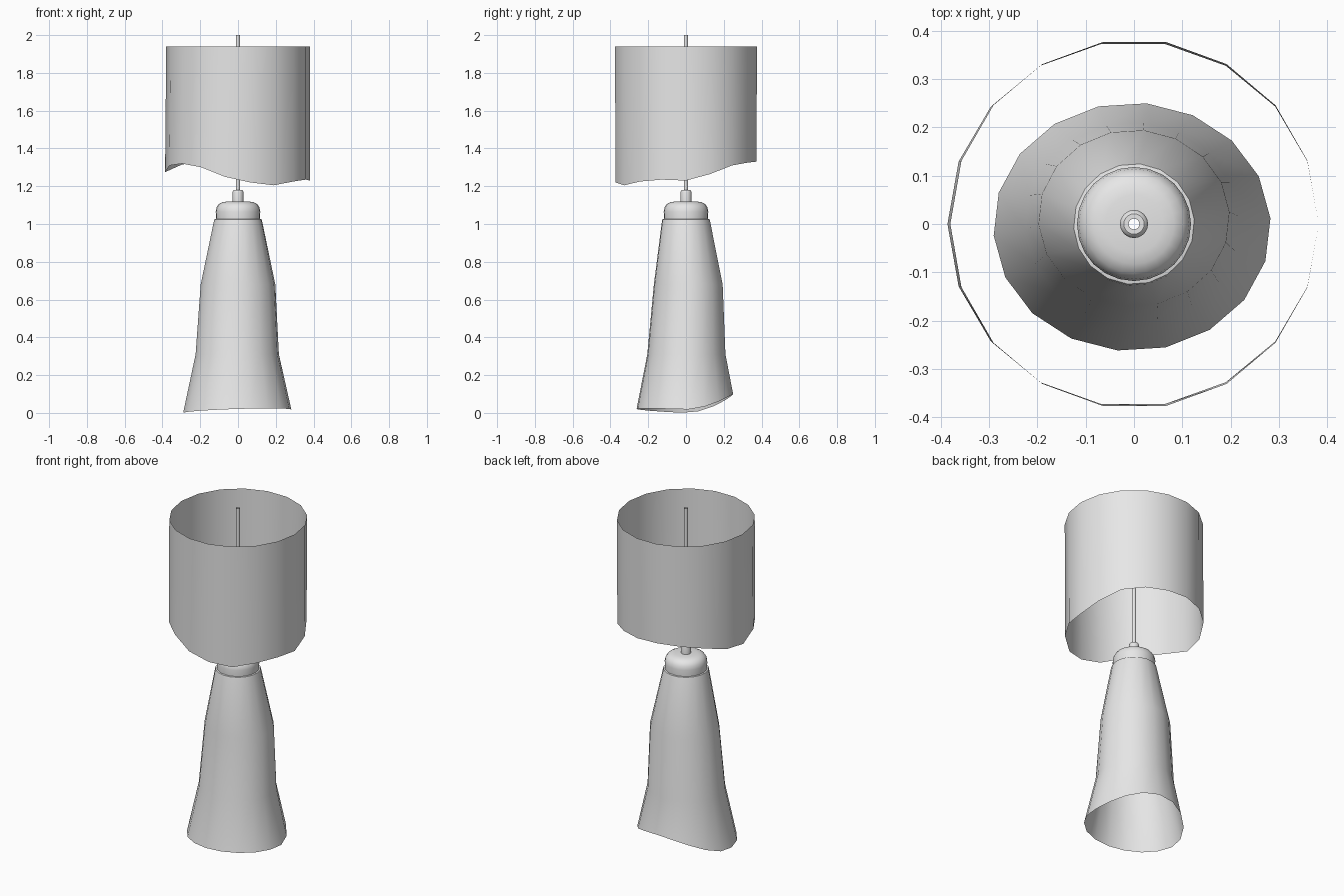
import bpy
from math import sin, cos, radians, tau

cube = bpy.data.objects.get("Cube")
if cube:
    bpy.data.objects.remove(cube, do_unlink=True)

grey = bpy.data.materials.new("light_grey")
grey.use_nodes = True
grey.diffuse_color = (0.8, 0.8, 0.8, 1)
grey.node_tree.nodes["Principled BSDF"].inputs["Base Color"].default_value = grey.diffuse_color


def ring(count, rx, ry, z, cx=0.0, cy=0.0, turn=0.0):
    """Ellipse of points; z is a height or a function of the angle index."""
    points = []
    for i in range(count):
        a = tau * i / count + turn
        height = z(i, a) if callable(z) else z
        points.append((cx + rx * cos(a), cy + ry * sin(a), height))
    return points


def loft(name, rings):
    """Open skin through rings listed from bottom to top."""
    n = len(rings[0])
    verts = [p for r in rings for p in r]
    faces = [(k * n + i, k * n + (i + 1) % n, (k + 1) * n + (i + 1) % n, (k + 1) * n + i)
             for k in range(len(rings) - 1) for i in range(n)]
    mesh = bpy.data.meshes.new(name)
    mesh.from_pydata(verts, [], faces)
    mesh.materials.append(grey)
    mesh.polygons.foreach_set("use_smooth", [True] * len(faces))
    mesh.set_sharp_from_angle(angle=radians(35))
    obj = bpy.data.objects.new(name, mesh)
    bpy.context.collection.objects.link(obj)
    return obj


def lathe(name, count, profile):
    return loft(name, [ring(count, r, r, z) for r, z in profile])


# Flared base, open below, its hem lifted at the back
def base_hem(i, a):
    s = sin(a)
    return 0.009 * (1 + cos(a)) + 0.012 * max(0, -s) + 0.09 * max(0, s) ** 1.9


turn = radians(4)
loft("lamp_base", [
    ring(18, 0.287, 0.257, base_hem, -0.004, -0.006, turn),
    ring(18, 0.221, 0.208, 0.31, -0.004, 0.002, turn),
    ring(18, 0.198, 0.183, 0.68, 0, 0.012, turn),
    ring(18, 0.128, 0.128, 1.015, 0, 0, turn),
    ring(18, 0.125, 0.125, 1.025, 0, 0, turn),
    ring(18, 0.115, 0.115, 1.027, 0, 0, turn),
])

# Rounded cap and socket on top of the base
lathe("base_cap", 24, [(0.116, 1.02), (0.118, 1.065), (0.114, 1.087), (0.102, 1.105),
                       (0.083, 1.115), (0.06, 1.119), (0.026, 1.12)])
lathe("socket", 24, [(0.029, 1.115), (0.029, 1.168), (0.026, 1.176), (0.021, 1.18), (0.011, 1.18)])

# Thin hollow rod
lathe("rod", 12, [(0.011, 1.175), (0.011, 2.0)])

# Drum shade with a wavy lower edge
hem = [1.23, 1.265, 1.31, 1.325, 1.33, 1.335, 1.33, 1.315, 1.285,
       1.275, 1.31, 1.32, 1.30, 1.25, 1.22, 1.205, 1.225, 1.235]
loft("lamp_shade", [
    ring(18, 0.384, 0.378, lambda i, a: hem[i], -0.002, 0),
    ring(18, 0.381, 0.382, 1.94, 0.001, 0),
])
